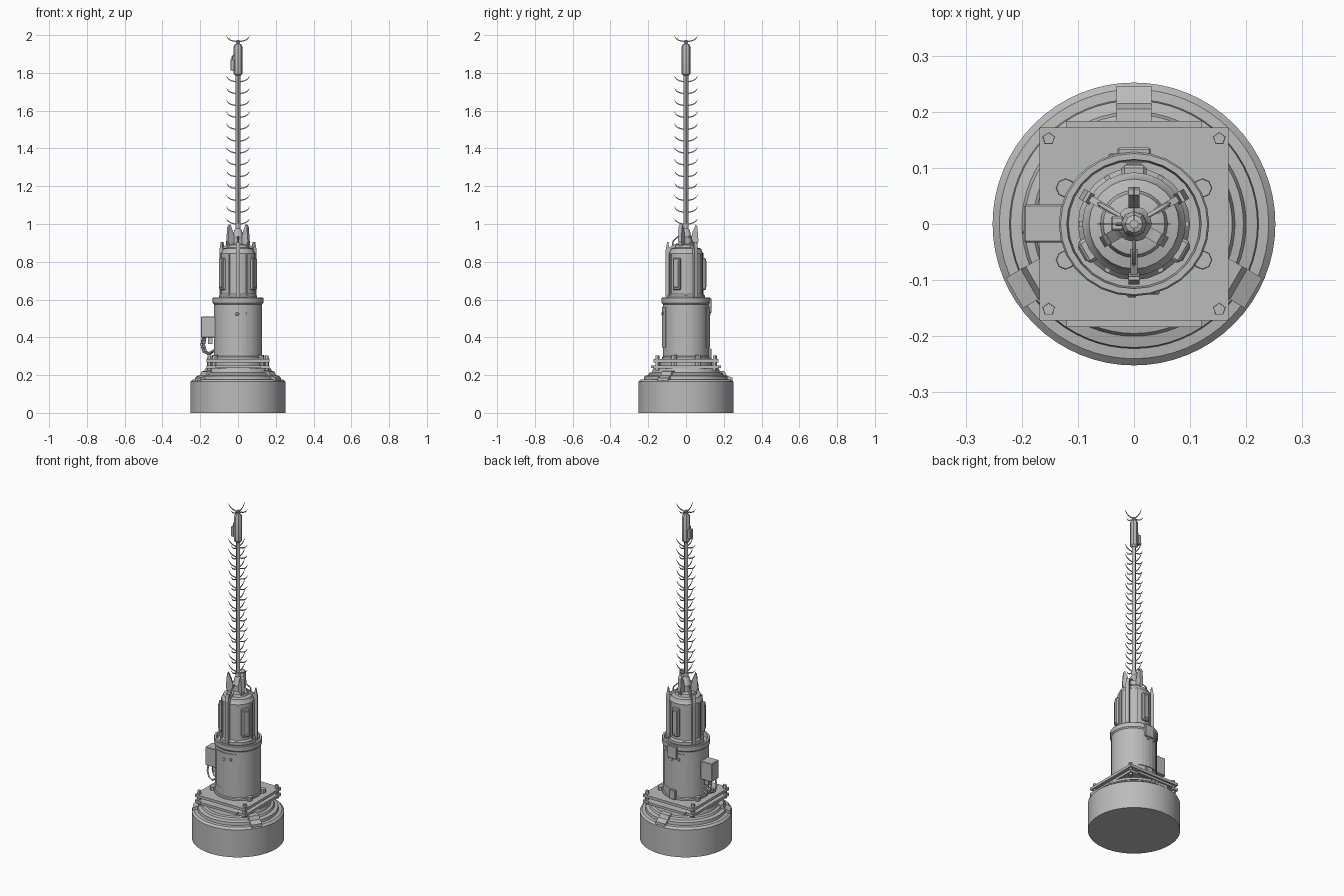
import bpy, bmesh
from math import radians, sin, cos, pi
from mathutils import Matrix, Vector

if "Cube" in bpy.data.objects:
    bpy.data.objects.remove(bpy.data.objects["Cube"])

grey = bpy.data.materials.new("light_grey")
grey.use_nodes = True
grey.diffuse_color = (0.5, 0.5, 0.5, 1)
grey.node_tree.nodes["Principled BSDF"].inputs["Base Color"].default_value = (0.5, 0.5, 0.5, 1)


def finish(name, bm, smooth=False):
    bmesh.ops.recalc_face_normals(bm, faces=bm.faces)
    me = bpy.data.meshes.new(name)
    bm.to_mesh(me)
    bm.free()
    me.materials.append(grey)
    ob = bpy.data.objects.new(name, me)
    bpy.context.collection.objects.link(ob)
    if smooth:
        bpy.ops.object.select_all(action='DESELECT')
        ob.select_set(True)
        bpy.context.view_layer.objects.active = ob
        bpy.ops.object.shade_smooth_by_angle(angle=radians(35))


def lathe(name, profile, sides, sy=1):
    """Turn (radius, z) points around the z axis."""
    bm = bmesh.new()
    rings = [[bm.verts.new((r * cos(2 * pi * i / sides), r * sy * sin(2 * pi * i / sides), z))
              for i in range(sides)] for r, z in profile]
    for a, b in zip(rings, rings[1:]):
        for i in range(sides):
            j = (i + 1) % sides
            bm.faces.new((a[i], a[j], b[j], b[i]))
    bm.faces.new(rings[0][::-1])
    bm.faces.new(rings[-1])
    finish(name, bm, True)


def boxes(name, lo, hi, angles=(0,), bevel=0):
    """Box reaching outward along +x, repeated at each angle."""
    bm = bmesh.new()
    lo, hi = Vector(lo), Vector(hi)
    for a in angles:
        m = (Matrix.Rotation(radians(a), 4, 'Z') @ Matrix.Translation((lo + hi) / 2)
             @ Matrix.Diagonal((*(hi - lo), 1)))
        bmesh.ops.create_cube(bm, size=1, matrix=m)
    if bevel:
        bmesh.ops.bevel(bm, geom=bm.edges[:], offset=bevel, segments=1, affect='EDGES')
    finish(name, bm)


def add_prism(bm, near, far):
    """Close two matching outlines into a solid."""
    near, far = ([bm.verts.new(p) for p in side] for side in (near, far))
    bm.faces.new(near)
    bm.faces.new(far[::-1])
    for i in range(len(near)):
        j = (i + 1) % len(near)
        bm.faces.new((near[i], near[j], far[j], far[i]))


def plates(name, outline, width, angles, heights=(0,)):
    """Upright plate from a (radius, z) outline, repeated at each angle and height."""
    bm = bmesh.new()
    for h in heights:
        for a in angles:
            rot = Matrix.Rotation(radians(a), 3, 'Z')
            add_prism(bm, *([rot @ Vector((r, y, z + h)) for r, z in outline]
                            for y in (-width / 2, width / 2)))
    finish(name, bm)


def curved_panels(name, inner, outer, half, z0, z1, angles, steps=6):
    """Panel that follows the round housing."""
    bm = bmesh.new()
    for a in angles:
        turns = [radians(a + half * (2 * i / steps - 1)) for i in range(steps + 1)]
        arc = [(outer * cos(t), outer * sin(t)) for t in turns]
        arc += [(inner * cos(t), inner * sin(t)) for t in reversed(turns)]
        add_prism(bm, [(*p, z0) for p in arc], [(*p, z1) for p in arc])
    finish(name, bm)


def pegs(name, x, y, z, radius, height, sides):
    """Four upright pegs mirrored across both axes."""
    bm = bmesh.new()
    for px in (-x, x):
        for py in (-y, y):
            bmesh.ops.create_cone(bm, cap_ends=True, segments=sides, radius1=radius,
                                  radius2=radius * .85, depth=height,
                                  matrix=Matrix.Translation((px, py, z)))
    finish(name, bm)


def tubes(name, paths, radius):
    cu = bpy.data.curves.new(name, 'CURVE')
    cu.dimensions = '3D'
    cu.bevel_depth = radius
    cu.bevel_resolution = 0
    cu.use_fill_caps = True
    for path in paths:
        sp = cu.splines.new('POLY')
        sp.points.add(len(path) - 1)
        for p, co in zip(sp.points, path):
            p.co = (*co, 1)
    cu.materials.append(grey)
    bpy.context.collection.objects.link(bpy.data.objects.new(name, cu))


CLAMPS = (90, 210, 330)
POSTS = (30, 150, 270)
CROSS = (0, 90, 180, 270)
FRONT_BACK = (90, 270)

# Round base with stepped collar
lathe("base_drum", [(.252, 0), (.252, .165), (.24, .176), (.222, .178), (.22, .195),
                    (.2, .2), (.195, .212), (.18, .215), (.175, .235)], 64)
plates("base_clamps", [(.15, .175), (.246, .165), (.246, .186), (.215, .198), (.205, .22), (.15, .225)],
       .062, CLAMPS)

# Two square deck plates and their fasteners
boxes("lower_deck", (-.168, -.172, .235), (.168, .172, .25))
boxes("upper_deck", (-.168, -.172, .268), (.168, .172, .284))
boxes("deck_edge_rails", (.165, -.12, .238), (.184, .12, .252), FRONT_BACK)
pegs("corner_bolts", .152, .152, .264, .013, .08, 5)
pegs("foot_lugs", .122, .064, .266, .019, .08, 8)
lathe("deck_spacer", [(.14, .245), (.14, .272)], 32)

# Main housing with an open rim
lathe("main_housing", [(.132, .28), (.132, .295), (.128, .3), (.128, .575), (.134, .582), (.134, .608),
                       (.131, .612), (.12, .612), (.117, .59), (.09, .59)], 28, .96)
curved_panels("access_panels", .11, .128, 31, .345, .56, FRONT_BACK)
boxes("panel_latches", (.12, -.012, .515), (.131, .004, .532), FRONT_BACK, .002)
boxes("panel_buttons", (.115, .025, .52), (.126, .045, .535), FRONT_BACK, .002)
boxes("back_rim_block", (.11, -.03, .53), (.136, .03, .605), (90,), .003)
boxes("rear_foot_block", (.11, -.02, .284), (.135, .02, .34), (90,), .003)

# Side control box with cables
boxes("control_box", (-.196, -.033, .4), (-.12, .035, .51), (0,), .003)
boxes("cable_junction", (-.16, -.015, .365), (-.135, .015, .402))
tubes("control_cables", [[(x, y, .405), (x - .008, y, .36), (x + .002, y, .325), (x + .025, y, .312),
                          (-.12, y, .335)] for x, y in ((-.185, -.015), (-.172, .015))], .006)

# Upper housing, pods and posts
lathe("upper_housing", [(.1, .588), (.1, .62), (.092, .63), (.092, .845), (.084, .855), (.08, .87),
                        (.06, .875), (.055, .89), (.035, .895)], 24)
boxes("side_pods", (.08, -.022, .65), (.105, .022, .82), CLAMPS, .005)
boxes("pod_covers", (.1, -.015, .665), (.108, .015, .805), CLAMPS, .002)
plates("tall_posts", [(.085, .6), (.108, .6), (.108, .86), (.1, .905), (.094, .905), (.085, .84)],
       .02, POSTS)
plates("post_struts", [(.045, .87), (.1, .85), (.1, .87), (.045, .9)], .012, POSTS)
boxes("housing_ribs", (.088, -.005, .62), (.098, .005, .845), (0, 60, 120, 180, 240, 300))

# Mast foot: flared fins and bent cables
plates("mast_fins", [(.035, .88), (.055, .88), (.066, .91), (.06, .985), (.052, .998), (.036, .96),
                     (.02, .9)], .02, CLAMPS)
tubes("mast_cables", [[Matrix.Rotation(radians(a), 3, 'Z') @ Vector(p) for p in
                       ((.075, 0, .86), (.068, 0, .91), (.04, 0, .935), (.012, 0, .925))]
                      for a in POSTS], .004)
lathe("mast_socket", [(.032, .88), (.032, .93), (.024, .94), (.022, .965), (.014, .975), (.014, 1.0)], 12)

# Mast with tiers of thin upswept blades
lathe("mast", [(.013, .9), (.013, 1.8)], 4)
BLADE = [(.005, -.004), (.038, .004), (.053, .014), (.065, .035), (.05, .018), (.036, .01), (.005, .003)]
plates("mast_spikes", BLADE, .002, CROSS, [.998 + i * .0628 for i in range(13)])

# Head unit and crown
lathe("head_unit", [(.014, 1.785), (.023, 1.795), (.023, 1.94), (.016, 1.952), (.008, 1.955),
                    (.008, 1.975)], 8)
boxes("head_side_box", (-.041, -.012, 1.812), (-.018, .014, 1.87), (0,), .003)
tubes("head_cable", [[(-.03, 0, 1.868), (-.03, 0, 1.885), (-.018, 0, 1.9)]], .004)
plates("crown_spikes", BLADE, .002, CROSS, (1.965,))
